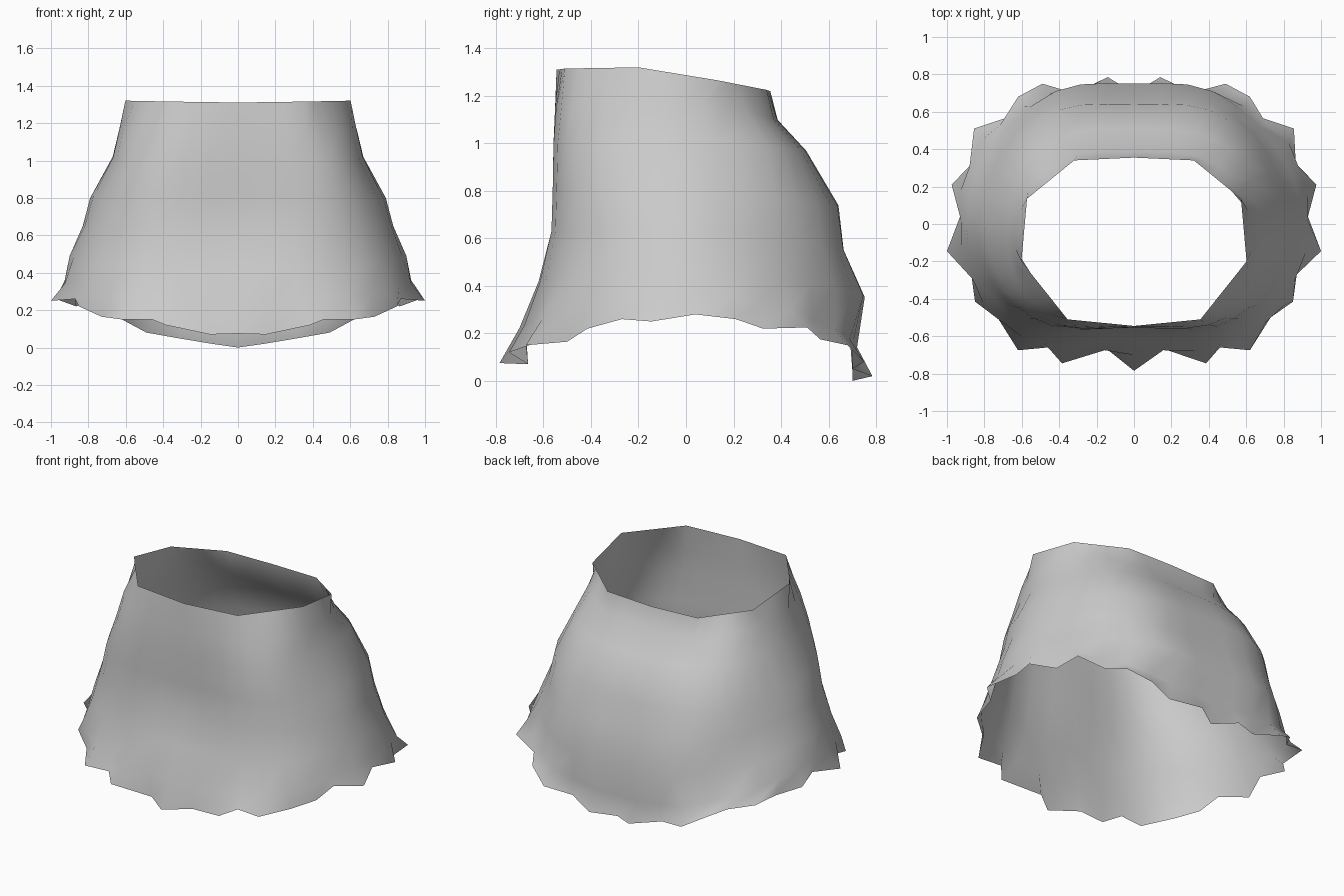
import bpy, bmesh
from mathutils import Vector

cube = bpy.data.objects.get("Cube")
if cube:
    bpy.data.objects.remove(cube)

# Half outlines on the +x side, running from centre front to centre back
HEM = [(0, -.785, .075), (.15, -.665, .07), (.385, -.745, .12), (.46, -.66, .15),
       (.62, -.675, .15), (.73, -.50, .165), (.85, -.415, .22), (.87, -.27, .26),
       (1, -.145, .25), (.93, .04, .28), (.975, .21, .26), (.865, .325, .22),
       (.855, .51, .225), (.69, .565, .175), (.62, .68, .15), (.49, .75, .08),
       (.32, .70, .05), (.14, .785, .02), (0, .70, 0)]
WAIST = [(0, -.545, 1.31), (.355, -.51, 1.315), (.602, -.2, 1.32),
         (.572, .135, 1.265), (.32, .34, 1.225), (0, .355, 1.22)]
CORNERS = [0, 3, 8, 10, 15, 18]  # hem columns that meet the waist corners

# Body rings: centre front, corner, diagonal, side, diagonal, corner, centre back
RINGS = [
    [(0, -.55, 1.15), (.37, -.525, 1.15), (.575, -.34, 1.16), (.634, -.03, 1.17),
     (.515, .25, 1.14), (.30, .37, 1.10), (0, .385, 1.10)],
    [(0, -.555, 1.0), (.40, -.54, 1.0), (.61, -.37, 1.0), (.67, -.01, 1.02),
     (.57, .34, .99), (.33, .485, .97), (0, .505, .97)],
    [(0, -.555, .80), (.43, -.545, .80), (.68, -.37, .80), (.79, 0, .80),
     (.67, .38, .76), (.40, .61, .74), (0, .64, .74)],
    [(0, -.555, .63), (.45, -.55, .63), (.73, -.35, .63), (.83, 0, .65),
     (.71, .38, .60), (.43, .635, .56), (0, .66, .55)],
    [(0, -.62, .42), (.45, -.59, .42), (.76, -.395, .45), (.90, 0, .49),
     (.77, .40, .43), (.42, .71, .37), (0, .75, .35)],
    [(0, -.68, .26), (.46, -.635, .27), (.79, -.44, .32), (.925, .02, .38),
     (.82, .42, .32), (.45, .675, .20), (0, .70, .17)],
]


def waist_point(i):
    """Point on the straight-sided waist edge above hem column i."""
    for k in range(5):
        a, b = CORNERS[k], CORNERS[k + 1]
        if i <= b:
            return Vector(WAIST[k]).lerp(Vector(WAIST[k + 1]), (i - a) / (b - a))


def mirrored(p):
    return Vector((-p[0], p[1], p[2]))


def smooth_ring(ring):
    """Smooth curve through the ring points, three steps per span."""
    p = [mirrored(ring[1])] + [Vector(q) for q in ring] + [mirrored(ring[-2])]
    out = []
    for a, b, c, d in zip(p, p[1:], p[2:], p[3:]):
        for t in (0, 1 / 3, 2 / 3):
            out.append(b + .5 * t * (c - a)
                       + t * t * (a - 2.5 * b + 2 * c - .5 * d)
                       + .5 * t ** 3 * (3 * b - a - 3 * c + d))
    return out + [p[-2]]


rows = [[waist_point(i) for i in range(len(HEM))]]
rows += [smooth_ring(r) for r in RINGS]
rows.append([Vector(p) for p in HEM])
# Carry the hem flutes a little way up the cloth
rows[-2] = [p.lerp(h, .2) for p, h in zip(rows[-2], rows[-1])]

# Join the half rows and their mirror images into one open cloth shell
bm = bmesh.new()
loops = []
for row in rows:
    half = [bm.verts.new(p) for p in row]
    other = [bm.verts.new(mirrored(p)) for p in row[-2:0:-1]]
    loops.append(half + other)
for up, low in zip(loops, loops[1:]):
    for j in range(len(up)):
        k = (j + 1) % len(up)
        bm.faces.new((low[j], low[k], up[k], up[j]))
for f in bm.faces:
    f.smooth = True

mesh = bpy.data.meshes.new("skirt")
bm.to_mesh(mesh)
bm.free()
skirt = bpy.data.objects.new("skirt", mesh)
bpy.context.collection.objects.link(skirt)

# Plain light grey cloth
mat = bpy.data.materials.new("light grey cloth")
mat.use_nodes = True
colour = (.6, .6, .6, 1)
mat.diffuse_color = colour
mat.node_tree.nodes["Principled BSDF"].inputs["Base Color"].default_value = colour
mesh.materials.append(mat)
